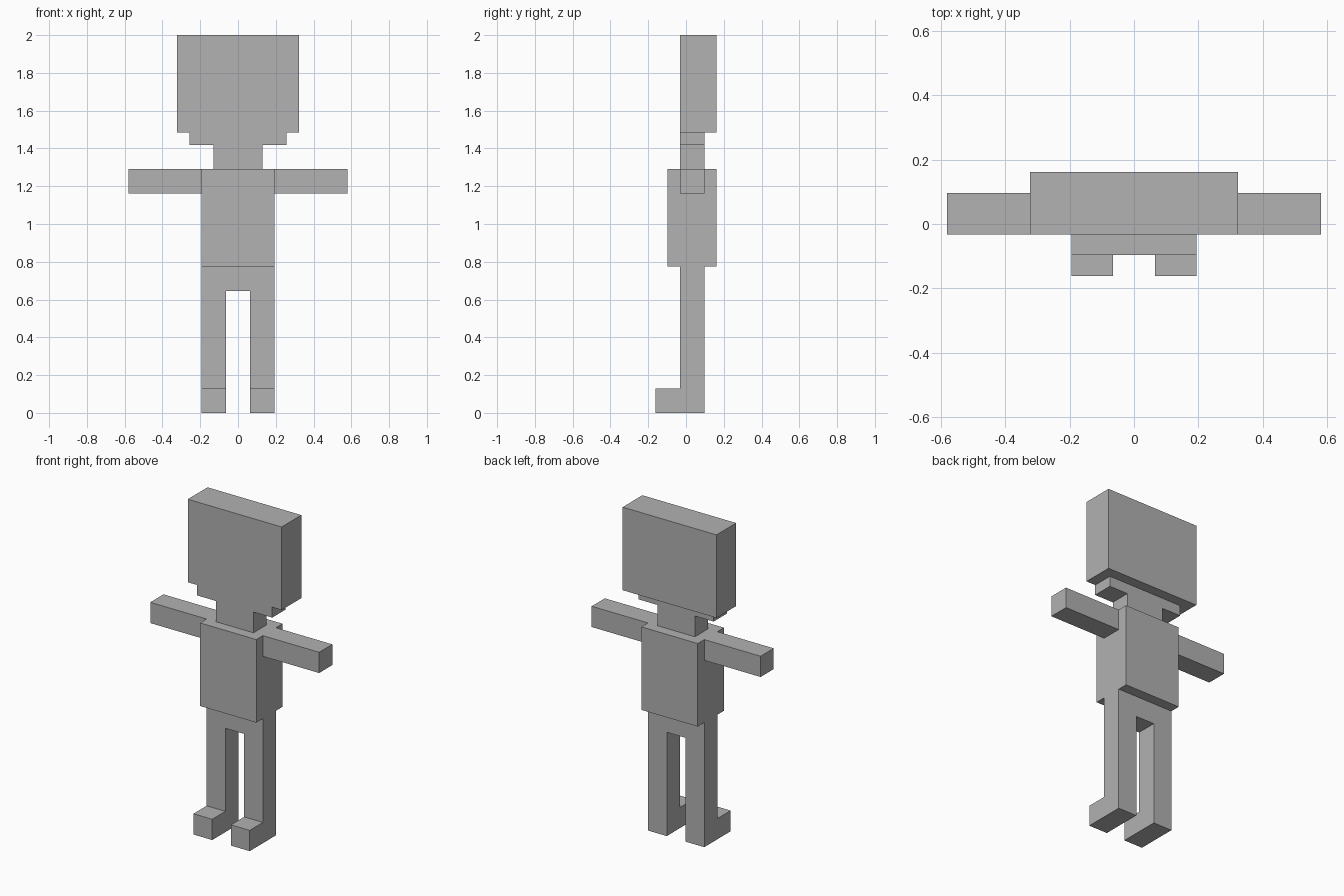
import bpy

cube = bpy.data.objects.get("Cube")
if cube:
    bpy.data.objects.remove(cube, do_unlink=True)

U = 2 / 31  # one block; the figure is 31 blocks tall

grey = bpy.data.materials.new("light grey")
grey.use_nodes = True
colour = (0.445, 0.445, 0.445, 1)
grey.diffuse_color = colour
grey.node_tree.nodes["Principled BSDF"].inputs["Base Color"].default_value = colour


def prism(name, outline, start, end, axis):
    """Extrude an outline along x or y, from start to end, in blocks."""
    def place(a, b, d):
        point = (d, a, b) if axis == "x" else (a, d, b)
        return [c * U for c in point]

    n = len(outline)
    verts = [place(a, b, d) for d in (start, end) for a, b in outline]
    faces = [list(range(n)), list(range(n, 2 * n))[::-1]]
    faces += [(i, i + n, (i + 1) % n + n, (i + 1) % n) for i in range(n)]
    # x extrusion is the mirror handedness of y extrusion
    if axis == "x":
        faces = [list(f)[::-1] for f in faces]
    mesh = bpy.data.meshes.new(name)
    mesh.from_pydata(verts, [], faces)
    mesh.materials.append(grey)
    obj = bpy.data.objects.new(name, mesh)
    bpy.context.collection.objects.link(obj)
    return obj


def box(name, x, y, z):
    outline = [(x[0], z[0]), (x[1], z[0]), (x[1], z[1]), (x[0], z[1])]
    return prism(name, outline, y[0], y[1], "y")


LIMB = (-0.5, 1.5)  # shared depth of neck, arms and legs

# Head, jaw and neck
box("head", (-5, 5), (-0.5, 2.5), (23, 31))
box("jaw", (-4, 4), LIMB, (22, 23))
box("neck", (-2, 2), LIMB, (20, 22))

# Body
box("torso", (-3, 3), (-1.5, 2.5), (12, 20))
box("hips", (-1, 1), LIMB, (10, 12))

# Arms, and legs whose side outline includes the foot
leg_outline = [(-2.5, 0), (1.5, 0), (1.5, 12), (-0.5, 12), (-0.5, 2), (-2.5, 2)]
for side, s in (("left", 1), ("right", -1)):
    box(side + "_arm", sorted((3 * s, 9 * s)), LIMB, (18, 20))
    inner, outer = sorted((s, 3 * s))
    prism(side + "_leg_and_foot", leg_outline, inner, outer, "x")
